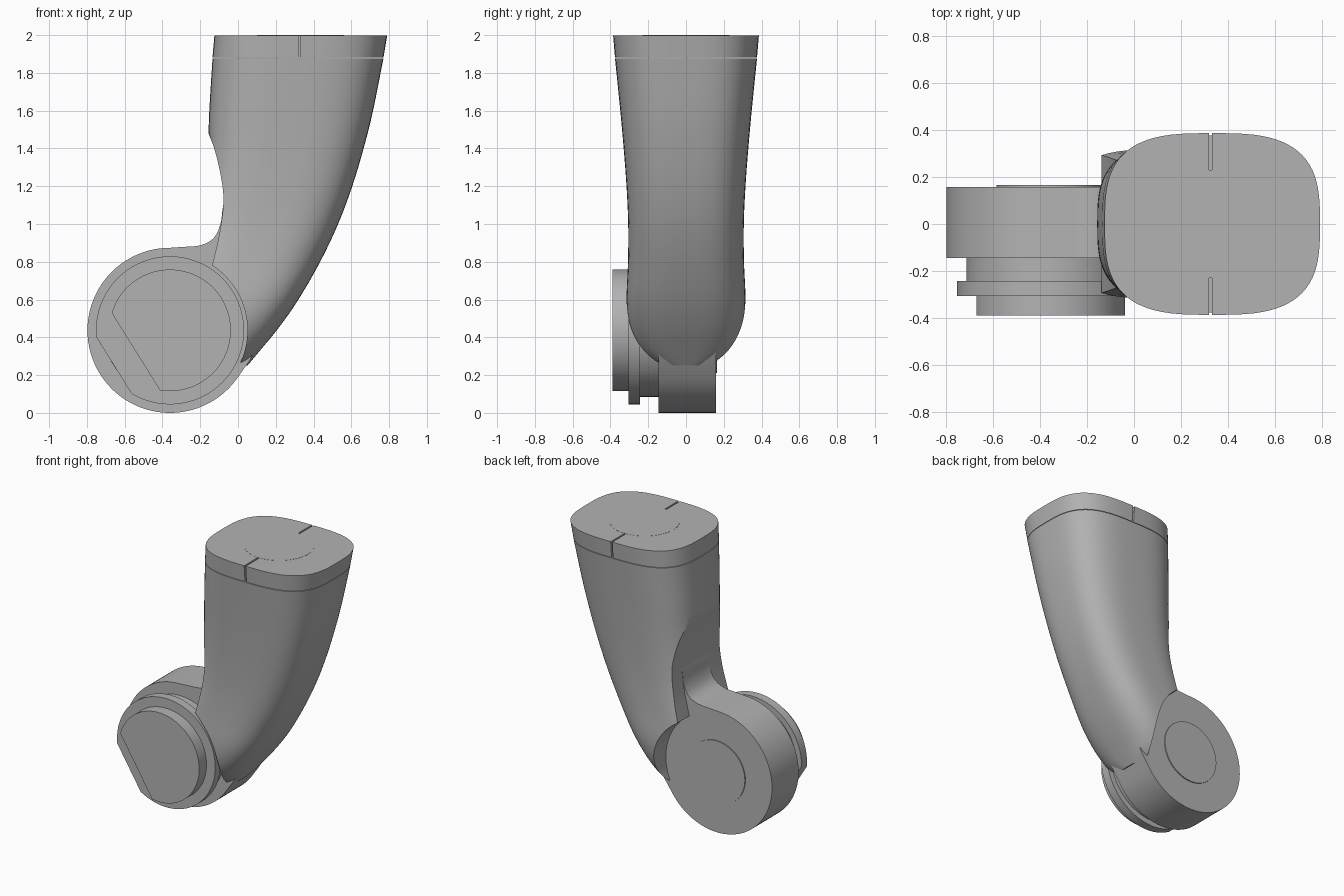
import bpy, bmesh, math
from mathutils import Vector

cube = bpy.data.objects.get("Cube")
if cube:
    bpy.data.objects.remove(cube, do_unlink=True)

grey = bpy.data.materials.new("satin_grey")
grey.use_nodes = True
GREY = (0.45, 0.45, 0.45, 1)
grey.diffuse_color = GREY
grey.node_tree.nodes["Principled BSDF"].inputs["Base Color"].default_value = GREY

HUB = (-0.36, 0.437)  # pivot axis in x, z


def finish_mesh(name, bm):
    bmesh.ops.recalc_face_normals(bm, faces=bm.faces)
    mesh = bpy.data.meshes.new(name)
    bm.to_mesh(mesh)
    bm.free()
    mesh.materials.append(grey)
    obj = bpy.data.objects.new(name, mesh)
    bpy.context.collection.objects.link(obj)
    return obj


def spline(points, steps=6):
    """Catmull-Rom curve through points of any dimension."""
    pts = [Vector(p) for p in points]
    pts = [2 * pts[0] - pts[1]] + pts + [2 * pts[-1] - pts[-2]]
    out = []
    for a, b, c, d in zip(pts, pts[1:], pts[2:], pts[3:]):
        for i in range(steps):
            t = i / steps
            out.append(0.5 * (2 * b + (c - a) * t + (2 * a - 5 * b + 4 * c - d) * t ** 2
                              + (3 * b - a - 3 * c + d) * t ** 3))
    return out + [pts[-2]]


def arc(radius, start, end, count=72):
    angles = [math.radians(start + (end - start) * i / count) for i in range(count + 1)]
    return [(HUB[0] + radius * math.cos(a), HUB[1] + radius * math.sin(a)) for a in angles]


def prism(name, profile, y0, y1, bevel_rule=None, width=0.0, segments=4):
    """Extrude an x-z outline along y, rounding the edges the rule picks."""
    bm = bmesh.new()
    rings = [[bm.verts.new((p[0], y, p[1])) for p in profile] for y in (y0, y1)]
    bm.faces.new(rings[0])
    bm.faces.new(rings[1][::-1])
    n = len(profile)
    for i in range(n):
        j = (i + 1) % n
        bm.faces.new((rings[0][i], rings[0][j], rings[1][j], rings[1][i]))
    if bevel_rule:
        edges = [e for e in bm.edges if all(bevel_rule(v.co) for v in e.verts)]
        bmesh.ops.bevel(bm, geom=edges, offset=width, segments=segments, profile=0.5,
                        affect='EDGES', clamp_overlap=False)
    return finish_mesh(name, bm)


def flat_disc(radius, flat):
    """Circle outline with one chord cut off at the lower left."""
    facing, half = 212, math.degrees(math.acos(flat / radius))
    return arc(radius, facing + half, facing + 360 - half)


def loft(name, sections, sides=80):
    """Stack rounded-box sections given as (z, left, right, half depth)."""
    bm = bmesh.new()
    rings = []
    for z, left, right, depth in sections:
        ring = []
        for i in range(sides):
            a = 2 * math.pi * i / sides
            c, s = math.cos(a), math.sin(a)
            x = math.copysign(abs(c) ** 0.65, c) * (right - left) / 2
            y = math.copysign(abs(s) ** 0.65, s) * depth
            ring.append(bm.verts.new(((left + right) / 2 + x, y, z)))
        rings.append(ring)
    for low, high in zip(rings, rings[1:]):
        for i in range(sides):
            j = (i + 1) % sides
            bm.faces.new((low[i], low[j], high[j], high[i]))
    bm.faces.new(rings[0][::-1])
    bm.faces.new(rings[-1])
    return finish_mesh(name, bm)


def cut(obj, cutter):
    mod = obj.modifiers.new("cut", 'BOOLEAN')
    mod.operation, mod.solver, mod.object = 'DIFFERENCE', 'EXACT', cutter
    bpy.context.view_layer.objects.active = obj
    bpy.ops.object.modifier_apply(modifier=mod.name)
    bpy.data.objects.remove(cutter, do_unlink=True)


# Curved arm shell, scooped out around the pivot
sections = spline([
    (0.25, -0.5, 0.05, 0.15), (0.28, -0.48, 0.075, 0.21), (0.34, -0.46, 0.125, 0.265),
    (0.45, -0.43, 0.215, 0.302), (0.6, -0.37, 0.32, 0.315), (0.8, -0.3, 0.435, 0.307),
    (1.0, -0.22, 0.53, 0.306), (1.2, -0.18, 0.605, 0.315), (1.4, -0.16, 0.665, 0.33),
    (1.6, -0.152, 0.715, 0.348), (1.877, -0.135, 0.77, 0.376)], 4)
arm_shell = loft("arm_shell", sections)
scoop = [(-1, 1.49)] + spline([(-0.16, 1.49), (-0.12, 1.38), (-0.085, 1.22), (-0.078, 1.1),
                               (-0.1, 0.94), (-0.137, 0.78)])
scoop += arc(0.41, 56, -28, 30) + [(0, 0.1), (-1, 0.1)]
cut(arm_shell, prism("scoop_cutter", scoop, -0.6, 0.6))

# Top cap with two clamp slots, and the round plate in its centre
top_cap = loft("top_cap", [(1.881, -0.135, 0.77, 0.376), (1.94, -0.13, 0.78, 0.381),
                           (1.999, -0.125, 0.79, 0.386)])
for side in (-1, 1):
    slot = [(0.319, 1.86), (0.331, 1.86), (0.331, 2.1), (0.319, 2.1)]
    near, far = sorted((side * 0.22, side * 0.5))
    cut(top_cap, prism("slot_cutter", slot, near, far))
bm = bmesh.new()
bmesh.ops.create_cone(bm, cap_ends=True, segments=64, radius1=0.23, radius2=0.23, depth=0.006)
bmesh.ops.translate(bm, verts=bm.verts, vec=(0.33, 0, 1.997))
top_plate = finish_mesh("top_plate", bm)

# Pivot hub with a neck blending up into the shell
neck = spline([(-0.04, 1.25), (-0.078, 1.1), (-0.093, 1.0), (-0.13, 0.925),
               (-0.2, 0.887), (-0.3, 0.878)], 5)
hub_outline = neck + arc(0.437, 90, 325) + [(0.06, 0.275), (0.15, 0.44), (0.3, 0.75), (0.2, 1.2)]


def hub_rounding(co):
    return co.y > 0.1 and ((co.x <= -0.36 and co.z > 0.03) or (co.x < -0.05 and co.z > 0.7))


hub = prism("pivot_hub", hub_outline, -0.145, 0.158, hub_rounding, 0.045)

# Back cover and the stepped front mount
back_cover = prism("back_cover", arc(0.225, 0, 354, 59), 0.15, 0.165)
mount_stem = prism("mount_stem", arc(0.352, 0, 355, 71), -0.25, -0.14)
mount_flange = prism("mount_flange", flat_disc(0.392, 0.35), -0.305, -0.243,
                     lambda co: co.y > -0.26, 0.012, 1)
mount_face = prism("mount_face", flat_disc(0.322, 0.213), -0.388, -0.3)

# Smooth curved surfaces while keeping edges crisp
bpy.ops.object.select_all(action='DESELECT')
for obj in (arm_shell, top_cap, top_plate, hub, back_cover, mount_stem, mount_flange, mount_face):
    obj.select_set(True)
bpy.context.view_layer.objects.active = arm_shell
bpy.ops.object.shade_smooth_by_angle(angle=math.radians(30))
